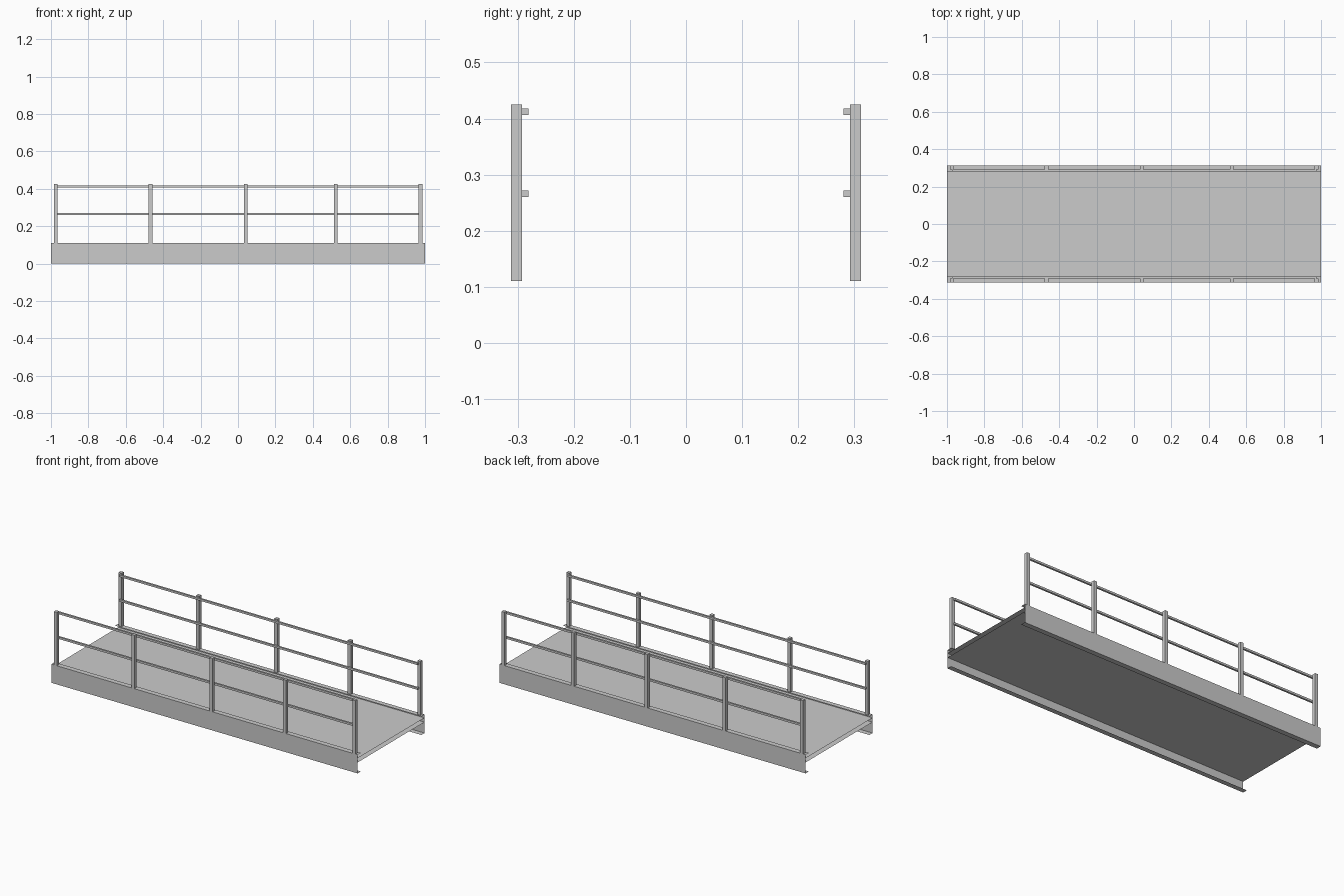
import bpy, bmesh

if "Cube" in bpy.data.objects:
    bpy.data.objects.remove(bpy.data.objects["Cube"])

L = 1.0  # half length


def make_object(name, bm):
    mesh = bpy.data.meshes.new(name)
    bm.to_mesh(mesh)
    bm.free()
    obj = bpy.data.objects.new(name, mesh)
    bpy.context.collection.objects.link(obj)
    return obj


def box(name, x0, x1, y0, y1, z0, z1):
    bm = bmesh.new()
    bmesh.ops.create_cube(bm, size=1)
    for v in bm.verts:
        v.co.x = x0 + (v.co.x + 0.5) * (x1 - x0)
        v.co.y = y0 + (v.co.y + 0.5) * (y1 - y0)
        v.co.z = z0 + (v.co.z + 0.5) * (z1 - z0)
    return make_object(name, bm)


def sheet(name, profile):
    """Sweep an open (y, z) profile along x, leaving the ends open."""
    bm = bmesh.new()
    rows = [[bm.verts.new((x, y, z)) for y, z in profile] for x in (-L, L)]
    for i in range(len(profile) - 1):
        bm.faces.new((rows[0][i], rows[1][i], rows[1][i + 1], rows[0][i + 1]))
    return make_object(name, bm)


def mirror_y(obj):
    mod = obj.modifiers.new("mirror", 'MIRROR')
    mod.use_axis = (False, True, False)
    mod.use_mirror_merge = False


# Walkway deck: top and underside with open ends
sheet("deck_top", [(0.311, 0.09), (-0.311, 0.09)][::-1])
sheet("deck_underside", [(0.311, 0.065), (-0.311, 0.065)])

# Side channel beams, flanges turned inward
mirror_y(sheet("side_beam", [(-0.282, 0), (-0.312, 0), (-0.312, 0.11), (-0.282, 0.11)][::-1]))

# Railing posts
for i, x in enumerate((-0.974, -0.468, 0.042, 0.522, 0.976)):
    mirror_y(box(f"railing_post_{i + 1}", x - 0.01, x + 0.01, -0.312, -0.292, 0.11, 0.425))

# Hand rail and middle rail on the inner side of the posts
for name, z in (("hand_rail", 0.406), ("middle_rail", 0.26)):
    mirror_y(box(name, -0.974, 0.976, -0.292, -0.281, z, z + 0.012))
